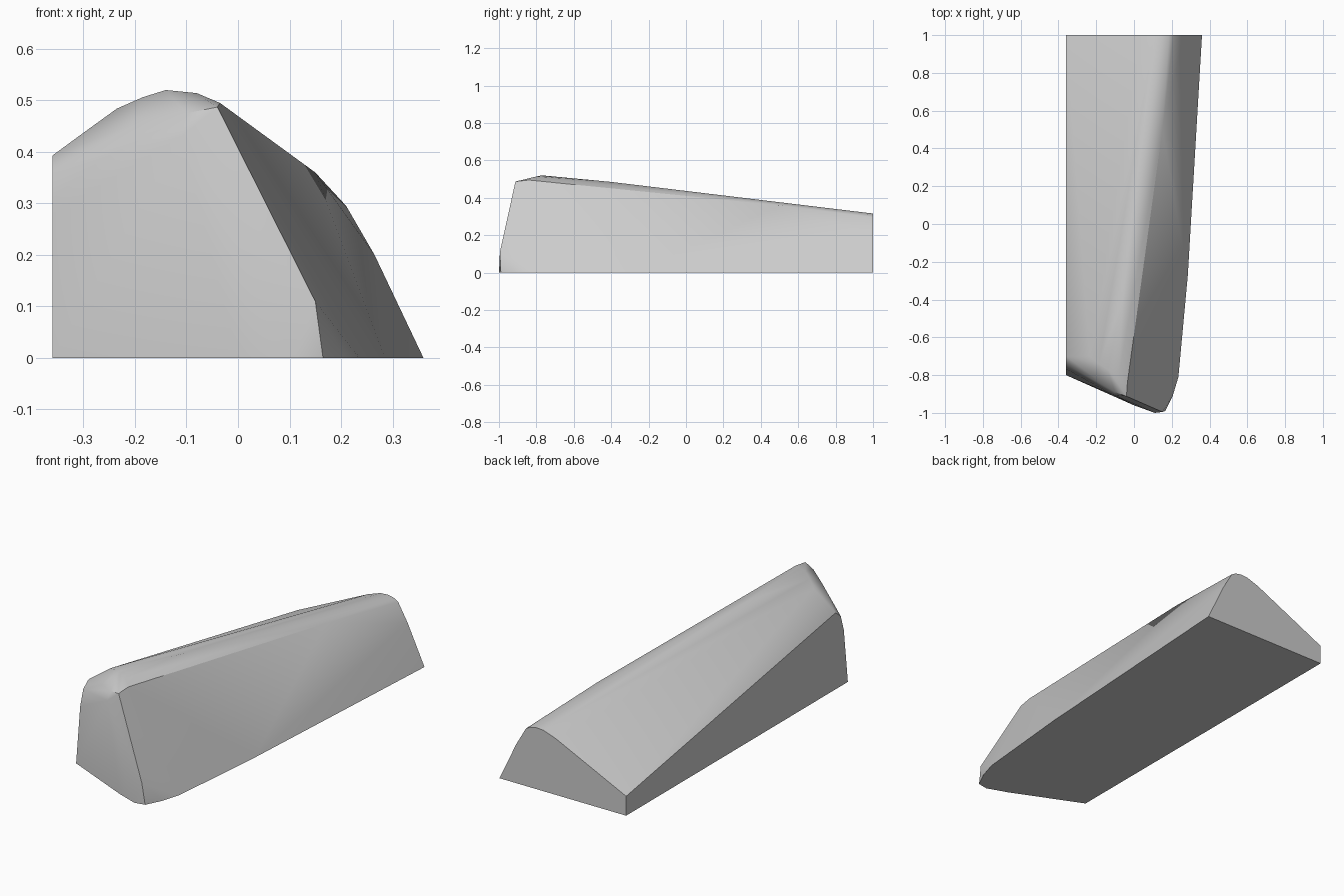
import bpy, bmesh, math

if "Cube" in bpy.data.objects:
    bpy.data.objects.remove(bpy.data.objects["Cube"])

# flat base outline (x, y)
base = [(-0.36, -0.8), (0.0, -0.96), (0.11, -1.0), (0.165, -0.99), (0.205, -0.91),
        (0.235, -0.81), (0.285, -0.27), (0.36, 1.0), (-0.36, 1.0)]

# rear end profile at y = 1 (x, z)
rear = [(0.265, 0.2), (0.21, 0.295), (0.185, 0.309), (0.15, 0.316), (0.11, 0.313),
        (0.04, 0.289), (-0.36, 0.10)]

# rounded front end: corner edge, blunt nose and top shoulder (x, y, z)
nose = [(0.15, -0.995, 0.11), (-0.04, -0.912, 0.487), (-0.10, -0.89, 0.475),
        (-0.11, -0.905, 0.43), (-0.035, -0.84, 0.495), (-0.08, -0.80, 0.514),
        (-0.14, -0.77, 0.52), (-0.185, -0.74, 0.506), (-0.235, -0.70, 0.484),
        (-0.20, -0.82, 0.455), (-0.30, -0.70, 0.437)]

# upright corner on the flat side, and the slightly bowed ridge
corner = [(-0.36, -0.767, 0.28), (-0.36, -0.742, 0.36), (-0.36, -0.70, 0.393)]
ridge = [(-0.06, -0.4, 0.485), (0.15, 0.5, 0.36)]

points = ([(x, y, 0) for x, y in base] + [(x, 1.0, z) for x, z in rear]
          + nose + corner + ridge)

# skin all profiles into one convex block
bm = bmesh.new()
for p in points:
    bm.verts.new(p)
hull = bmesh.ops.convex_hull(bm, input=bm.verts)
loose = {v for v in bm.verts if not v.link_faces}
bmesh.ops.delete(bm, geom=list(loose), context='VERTS')
bmesh.ops.dissolve_limit(bm, angle_limit=math.radians(0.5),
                         verts=bm.verts, edges=bm.edges)
bmesh.ops.recalc_face_normals(bm, faces=bm.faces)

mesh = bpy.data.meshes.new("wedge_block")
bm.to_mesh(mesh)
bm.free()
block = bpy.data.objects.new("wedge_block", mesh)
bpy.context.collection.objects.link(block)

# smooth rounded shoulders, crisp ends and base
bpy.context.view_layer.objects.active = block
block.select_set(True)
bpy.ops.object.shade_smooth_by_angle(angle=math.radians(32))
